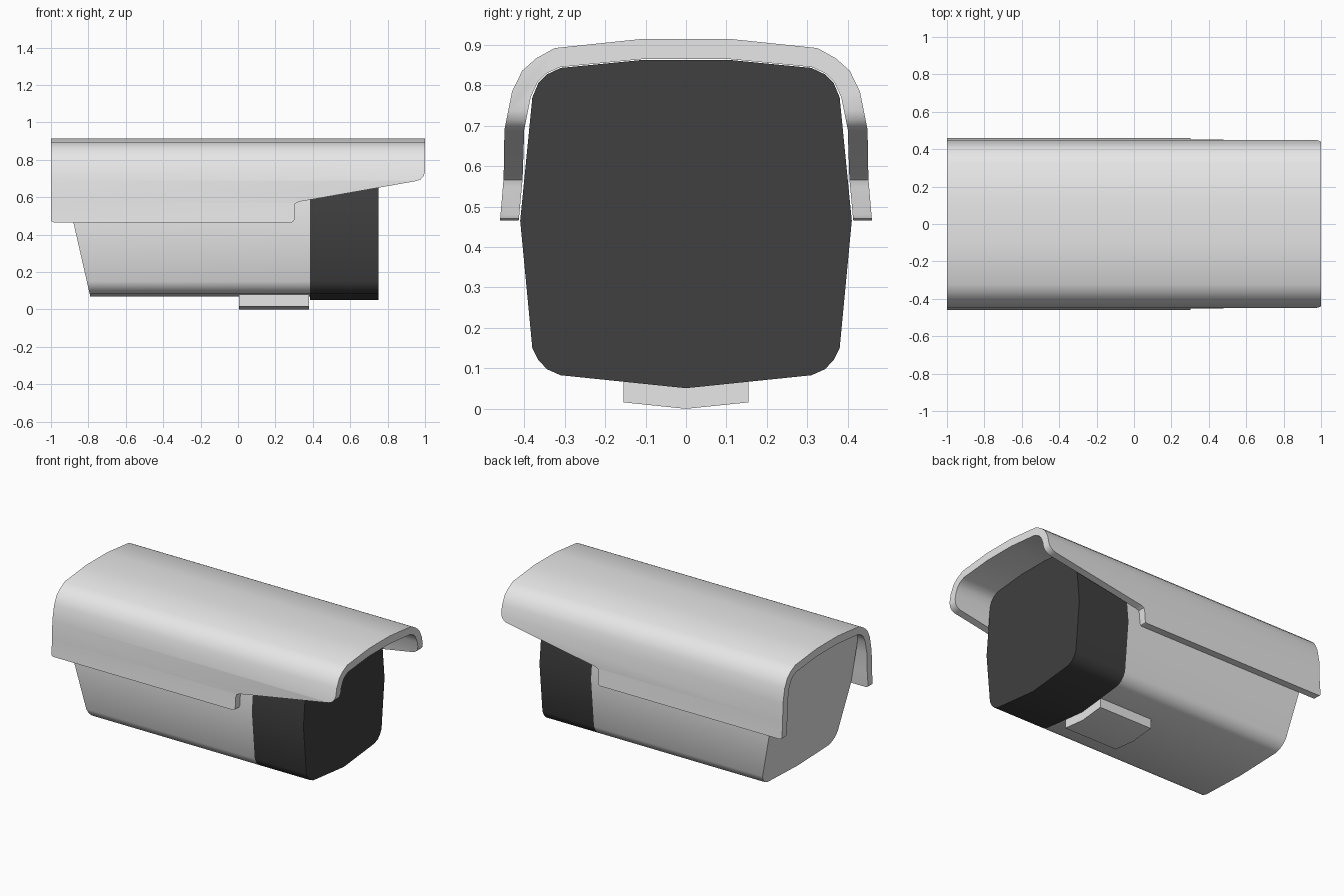
import bpy, bmesh, math

if "Cube" in bpy.data.objects:
    bpy.data.objects.remove(bpy.data.objects["Cube"])


def material(name, value):
    m = bpy.data.materials.new(name)
    m.diffuse_color = (value, value, value, 1)
    m.use_nodes = True
    m.node_tree.nodes["Principled BSDF"].inputs["Base Color"].default_value = m.diffuse_color
    return m


LIGHT = material("light grey", 0.8)
DARK = material("near black", 0.05)


def mirrored(half):
    """Full (y, z) loop from a half listed top to bottom."""
    return half + [(-y, z) for y, z in reversed(half) if y > 0]


def prism(name, start, end, mat):
    """Solid between two matching rings of 3D points."""
    bm = bmesh.new()
    a = [bm.verts.new(p) for p in start]
    b = [bm.verts.new(p) for p in end]
    n = len(a)
    bm.faces.new(a)
    bm.faces.new(b[::-1])
    for i in range(n):
        j = (i + 1) % n
        bm.faces.new((a[i], b[i], b[j], a[j]))
    bmesh.ops.recalc_face_normals(bm, faces=bm.faces)
    mesh = bpy.data.meshes.new(name)
    bm.to_mesh(mesh)
    bm.free()
    ob = bpy.data.objects.new(name, mesh)
    bpy.context.collection.objects.link(ob)
    mesh.materials.append(mat)
    return ob


def activate(ob):
    bpy.ops.object.select_all(action='DESELECT')
    ob.select_set(True)
    bpy.context.view_layer.objects.active = ob


def smooth(ob):
    activate(ob)
    bpy.ops.object.shade_smooth_by_angle(angle=math.radians(32))


# Shared housing cross-section (half, top to bottom)
upper = [(0.105, 0.863), (0.31, 0.843), (0.344, 0.827), (0.365, 0.806),
         (0.38, 0.77), (0.41, 0.465)]
lower = [(0.38, 0.15), (0.366, 0.122), (0.344, 0.098), (0.31, 0.083)]

# Body with raked back
section = mirrored(upper + lower + [(0, 0.07)])
body = prism("camera_body",
             [(-0.79 - 0.228 * (z - 0.07), y, z) for y, z in section],
             [(0.385, y, z) for y, z in section], LIGHT)
smooth(body)

# Dark front cap
section = mirrored(upper + lower + [(0, 0.051)])
cap = prism("front_cap", [(0.385, y, z) for y, z in section],
            [(0.75, y, z) for y, z in section], DARK)
smooth(cap)

# Mounting plate below the body
section = mirrored([(0.155, 0.09), (0.155, 0.016), (0, 0.0)])
plate = prism("mounting_plate", [(0.005, y, z) for y, z in section],
              [(0.38, y, z) for y, z in section], LIGHT)
smooth(plate)

# Sun hood: open shell extruded along x
outer = [(0.105, 0.915), (0.325, 0.892), (0.37, 0.867), (0.405, 0.836),
         (0.43, 0.785), (0.449, 0.69), (0.451, 0.57), (0.462, 0.44)]
inner = [(0.105, 0.865), (0.311, 0.845), (0.346, 0.829), (0.367, 0.808),
         (0.384, 0.77), (0.40, 0.69), (0.404, 0.57), (0.416, 0.44)]
shell = ([(-y, z) for y, z in reversed(outer)] + outer
         + inner[::-1] + [(-y, z) for y, z in inner])
hood = prism("sun_hood", [(-1, y, z) for y, z in shell],
             [(1, y, z) for y, z in shell], LIGHT)

# Side outline of the hood, used to trim its lower edge
outline = [(-1.1, 1.0), (-1.1, 0.48), (-1.0, 0.48), (-0.996, 0.471), (-0.985, 0.466),
           (0.288, 0.466), (0.297, 0.47), (0.301, 0.48),
           (0.301, 0.55), (0.306, 0.566), (0.325, 0.576),
           (0.955, 0.687), (0.977, 0.696), (0.993, 0.714), (1.0, 0.737),
           (1.1, 0.737), (1.1, 1.0)]
cutter = prism("hood_trim", [(x, -0.6, z) for x, z in outline],
               [(x, 0.6, z) for x, z in outline], LIGHT)
mod = hood.modifiers.new("trim", 'BOOLEAN')
mod.operation = 'INTERSECT'
mod.solver = 'EXACT'
mod.object = cutter
activate(hood)
bpy.ops.object.modifier_apply(modifier=mod.name)
bpy.data.objects.remove(cutter)
smooth(hood)
